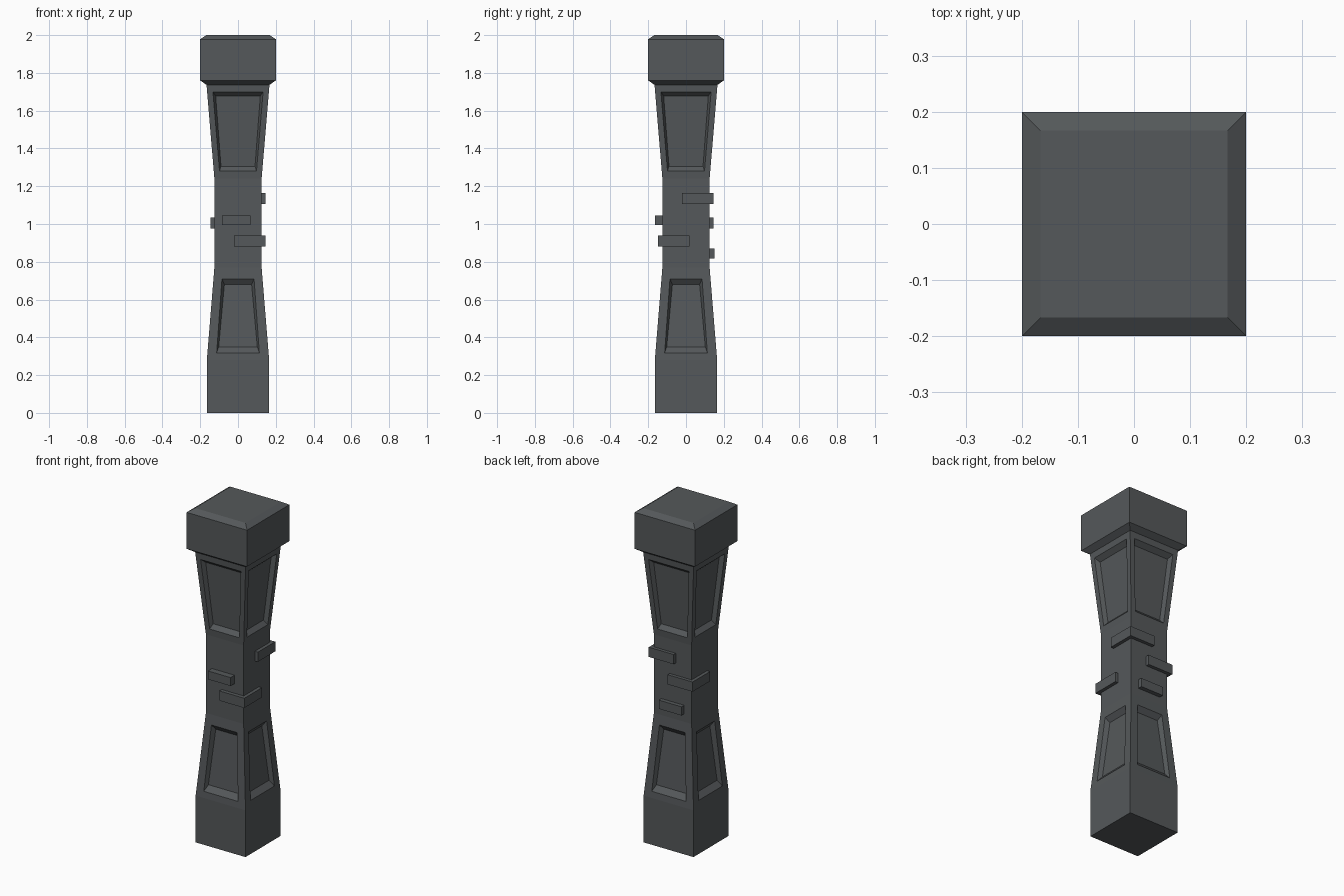
import bpy, bmesh
from mathutils import Matrix, Vector
from math import pi

if "Cube" in bpy.data.objects:
    bpy.data.objects.remove(bpy.data.objects["Cube"])

mat = bpy.data.materials.new("dark_stone_grey")
mat.diffuse_color = (0.09, 0.098, 0.103, 1)
mat.use_nodes = True
mat.node_tree.nodes["Principled BSDF"].inputs["Base Color"].default_value = mat.diffuse_color


def finish(name, bm):
    bmesh.ops.remove_doubles(bm, verts=bm.verts, dist=1e-5)
    bmesh.ops.recalc_face_normals(bm, faces=bm.faces)
    me = bpy.data.meshes.new(name)
    bm.to_mesh(me)
    bm.free()
    me.materials.append(mat)
    ob = bpy.data.objects.new(name, me)
    bpy.context.collection.objects.link(ob)
    return ob


def square_loft(bm, profile):
    """Stack of square rings from (half width, z) pairs, closed at both ends."""
    rings = [[bm.verts.new((sx * h, sy * h, z))
              for sx, sy in ((-1, -1), (1, -1), (1, 1), (-1, 1))]
             for h, z in profile]
    for a, b in zip(rings, rings[1:]):
        for i in range(4):
            j = (i + 1) % 4
            bm.faces.new((a[i], a[j], b[j], b[i]))
    bm.faces.new(rings[0][::-1])
    bm.faces.new(rings[-1])


def block(name, x, y, z):
    bm = bmesh.new()
    size = [b - a for a, b in (x, y, z)]
    mid = [(a + b) / 2 for a, b in (x, y, z)]
    bmesh.ops.create_cube(bm, size=1, matrix=Matrix.Translation(mid) @ Matrix.Diagonal((*size, 1)))
    finish(name, bm)


# Shaft: tapered, with a sunken panel on each tapered face
SHAFT = [(0.165, 0), (0.165, 0.28), (0.125, 0.77), (0.125, 1.24), (0.167, 1.74)]
DEPTH = 0.025
# section index -> outer and inner panel outline: (half width, z) bottom, top
PANELS = {
    1: (((0.113, 0.318), (0.085, 0.71)), ((0.102, 0.35), (0.072, 0.68))),
    3: (((0.098, 1.28), (0.133, 1.70)), ((0.09, 1.305), (0.118, 1.677))),
}
bm = bmesh.new()
for k in range(4):
    rot = Matrix.Rotation(k * pi / 2, 3, 'Z')

    def ring(bottom, top, section, depth=0.0):
        (h0, z0), (h1, z1) = SHAFT[section:section + 2]
        pts = []
        for w, z, s in ((*bottom, -1), (*bottom, 1), (*top, 1), (*top, -1)):
            surface = h0 + (h1 - h0) * (z - z0) / (z1 - z0)
            pts.append(bm.verts.new(rot @ Vector((s * w, depth - surface, z))))
        return pts

    for s in range(4):
        outline = ring(SHAFT[s], SHAFT[s + 1], s)
        if s not in PANELS:
            bm.faces.new(outline)
            continue
        outer, inner = PANELS[s]
        loops = [outline, ring(*outer, s), ring(*inner, s, DEPTH)]
        for a, b in zip(loops, loops[1:]):
            for i in range(4):
                j = (i + 1) % 4
                bm.faces.new((a[i], a[j], b[j], b[i]))
        bm.faces.new(loops[-1])
for h, z in (SHAFT[0], SHAFT[-1]):
    bm.faces.new([bm.verts.new((a * h, b * h, z)) for a, b in ((-1, -1), (1, -1), (1, 1), (-1, 1))])
finish("shaft", bm)

# Cap with chamfered top and bottom edges
bm = bmesh.new()
square_loft(bm, [(0.167, 1.737), (0.2, 1.76), (0.2, 1.978), (0.167, 2.0)])
finish("cap", bm)

# Raised bricks: three wrap a corner, two sit on a face
block("corner_brick_front_right", (-0.02, 0.145), (-0.148, 0.018), (0.88, 0.938))
block("corner_brick_back_right", (-0.02, 0.145), (-0.02, 0.145), (1.107, 1.165))
block("corner_brick_back_left", (-0.145, 0.02), (-0.02, 0.145), (0.976, 1.034))
block("face_brick_front", (-0.085, 0.065), (-0.163, -0.1), (0.996, 1.046))
block("face_brick_back", (-0.075, 0.075), (0.1, 0.15), (0.817, 0.869))
